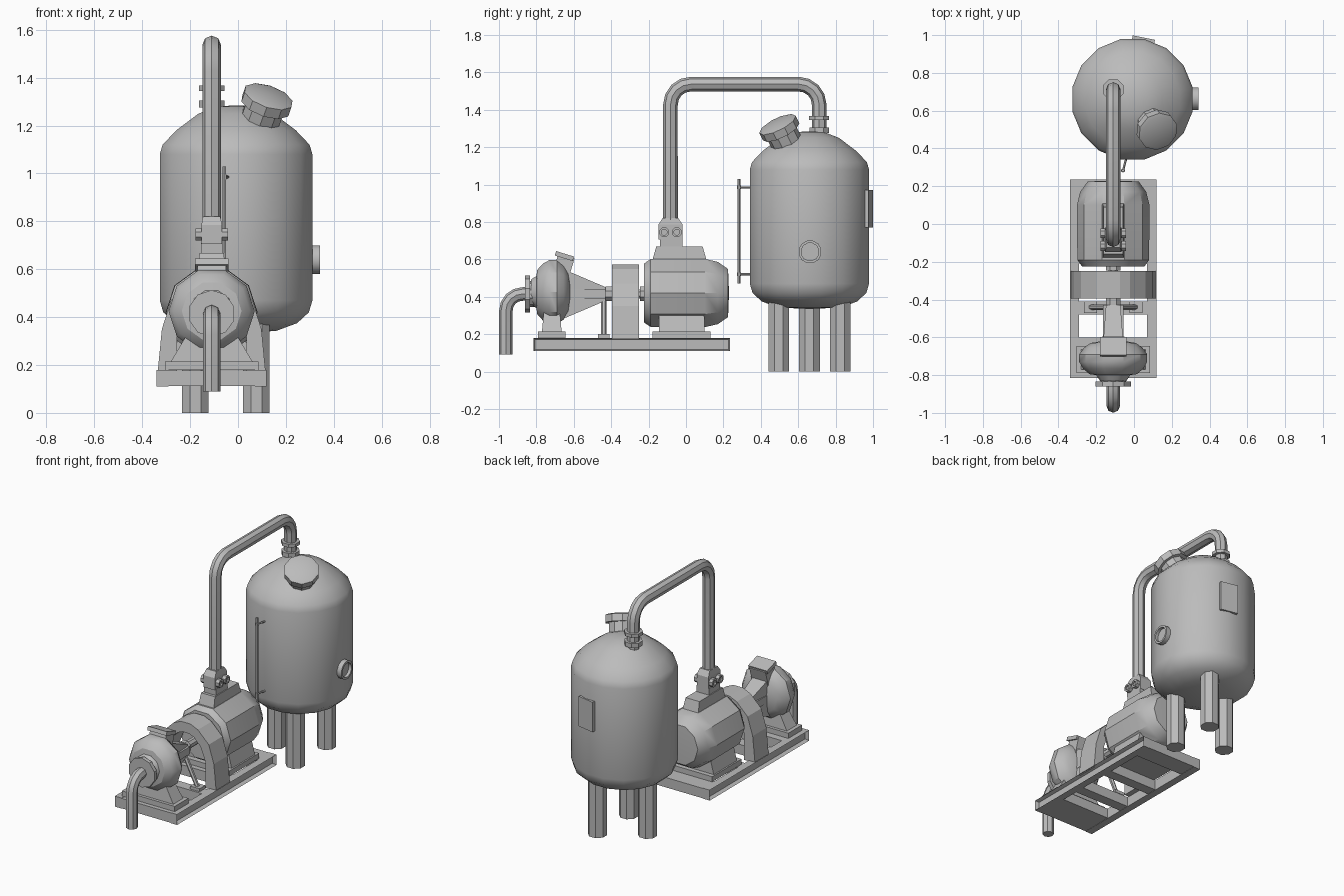
import bpy, bmesh, math
from mathutils import Vector, Matrix

cube = bpy.data.objects.get("Cube")
if cube:
    bpy.data.objects.remove(cube, do_unlink=True)

grey = bpy.data.materials.new("machine grey")
grey.use_nodes = True
colour = (0.5, 0.5, 0.5, 1)
grey.diffuse_color = colour
grey.node_tree.nodes["Principled BSDF"].inputs["Base Color"].default_value = colour

CX = -0.11    # centre line of the pump set
AZ = 0.415    # shaft height
TANK = Vector((-0.008, 0.66, 0))


def finish(name, bm, smooth=True):
    bmesh.ops.remove_doubles(bm, verts=bm.verts, dist=1e-5)
    bmesh.ops.recalc_face_normals(bm, faces=bm.faces)
    mesh = bpy.data.meshes.new(name)
    bm.to_mesh(mesh)
    bm.free()
    ob = bpy.data.objects.new(name, mesh)
    bpy.context.collection.objects.link(ob)
    mesh.materials.append(grey)
    if smooth:
        smooth_object(ob)
    return ob


def smooth_object(ob):
    bpy.ops.object.select_all(action='DESELECT')
    ob.select_set(True)
    bpy.context.view_layer.objects.active = ob
    bpy.ops.object.shade_smooth_by_angle(angle=math.radians(33))


def lathe(name, profile, base, axis=(0, 0, 1), n=8, phase=0.5):
    """Revolve (radius, height) points about an axis through base."""
    bm = bmesh.new()
    rot = Vector((0, 0, 1)).rotation_difference(Vector(axis)).to_matrix()
    rings = []
    for r, h in profile:
        angles = [math.tau * (i + phase) / n for i in range(n)]
        rings.append([bm.verts.new(Vector(base) + rot @ Vector((r * math.cos(a), r * math.sin(a), h)))
                      for a in angles])
    for a, b in zip(rings, rings[1:]):
        for i in range(n):
            j = (i + 1) % n
            bm.faces.new((a[i], a[j], b[j], b[i]))
    bm.faces.new(rings[0])
    bm.faces.new(rings[-1])
    return finish(name, bm)


def rod(name, a, b, r, n=8):
    a, b = Vector(a), Vector(b)
    return lathe(name, [(r, 0), (r, (b - a).length)], a, (b - a).normalized(), n)


def box(name, lo, hi, top=(1, 1), rot=None):
    """Box between two corners; top scales the upper face in x and y."""
    lo, hi = Vector(lo), Vector(hi)
    bm = bmesh.new()
    bmesh.ops.create_cube(bm, size=1)
    for v in bm.verts:
        if v.co.z > 0:
            v.co.x *= top[0]
            v.co.y *= top[1]
        v.co = v.co * (hi - lo)
        if rot:
            v.co = rot @ v.co
        v.co += (lo + hi) / 2
    return finish(name, bm, False)


def pipe(name, corners, r, bend):
    """Octagonal pipe along a path with rounded corners."""
    pts = [Vector(c) for c in corners]
    path = [pts[0]]
    for p, q, s in zip(pts, pts[1:], pts[2:]):
        a = q + (p - q).normalized() * bend
        b = q + (s - q).normalized() * bend
        mid = a + b - q
        for i in range(5):
            t = math.pi / 8 * i
            path.append(mid + (q - b) * math.cos(t) + (q - a) * math.sin(t))
    path.append(pts[-1])
    cu = bpy.data.curves.new(name, 'CURVE')
    cu.dimensions = '3D'
    sp = cu.splines.new('POLY')
    sp.points.add(len(path) - 1)
    for p, co in zip(sp.points, path):
        p.co = (*co, 1)
    cu.bevel_depth, cu.bevel_resolution, cu.use_fill_caps = r, 2, True
    ob = bpy.data.objects.new(name, cu)
    bpy.context.collection.objects.link(ob)
    cu.materials.append(grey)
    bpy.ops.object.select_all(action='DESELECT')
    ob.select_set(True)
    bpy.context.view_layer.objects.active = ob
    bpy.ops.object.convert(target='MESH')
    smooth_object(ob)


# Tank and legs
lathe("tank", [(0, .335), (.17, .342), (.26, .375), (.31, .42), (.325, .47), (.325, 1.08), (.313, 1.12),
               (.255, 1.18), (.16, 1.25), (.08, 1.28), (0, 1.285)], TANK, n=16)
for i in range(3):
    a = math.pi / 3 * (2 * i + 1)
    x, y = TANK.x + .17 * math.cos(a), TANK.y + .19 * math.sin(a)
    rod(f"tank_leg_{i}", (x, y, 0), (x, y, .38), .06)

# Tilted hatch on the dome
axis = Vector((.3, -.42, .85)).normalized()
lathe("hatch", [(.085, -.15), (.085, -.02), (.108, -.02), (.108, .025), (.09, .032), (0, .037)],
      (.12, .5, 1.3), axis, 10)

# Sight glass on the side, with recessed centre
lathe("sight_glass", [(.062, -.05), (.062, .025), (.048, .025), (.048, .005), (0, .005)],
      (TANK.x + .325, .663, .64), (1, 0, 0), 12)

# Name plate on the back
box("back_plate", (-.01, .965, .77), (.11, .987, .97), rot=Matrix.Rotation(-.2, 3, 'Z'))

# Level gauge at the front of the tank
rod("gauge_rod", (-.058, .283, .47), (-.058, .283, 1.03), .008, 6)
for z in (.52, .985):
    rod("gauge_bracket", (-.058, .283, z), (-.035, .37, z), .006, 6)
    lathe("gauge_valve", [(.011, -.01), (.011, .01)], (-.058, .283, z), n=6)

# Overhead pipe and flanges
pipe("overhead_pipe", [(CX, -.083, .78), (CX, -.083, 1.537), (CX, .712, 1.537), (CX, .712, 1.22)], .039, .11)
for z, r, h in ((1.345, .058, .022), (1.275, .057, .03)):
    lathe("pipe_flange", [(r, 0), (r, h)], (CX, .712, z))

# Motor body, base and outlet block
lathe("motor", [(0, -.225), (.165, -.225), (.19, -.19), (.192, .1), (.175, .17), (.135, .225), (0, .23)],
      (CX, 0, .42), (0, 1, 0), 10, 0)
box("motor_foot", (CX - .175, -.18, .18), (CX + .175, .13, .215))
box("motor_pedestal", (CX - .165, -.145, .215), (CX + .165, .1, .31), (.85, 1))
box("outlet_base", (CX - .06, -.19, .56), (CX + .06, .12, .668), (.85, .8))
box("outlet_neck", (CX - .045, -.14, .66), (CX + .045, -.02, .71))
box("outlet_block", (CX - .043, -.148, .705), (CX + .043, -.018, .785))
box("outlet_cap", (CX - .043, -.148, .785), (CX + .043, -.018, .82), (.85, .65))
for y in (-.117, -.049):
    for s in (-1, 1):
        lathe("outlet_bolt", [(.028, 0), (.028, .028), (.016, .028), (.016, .018), (0, .018)],
              (CX + s * .04, y, .745), (s, 0, 0))

# Drive shaft and collars
rod("shaft", (CX, -.5, AZ), (CX, -.2, AZ), .027)
for y in (-.43, -.245):
    rod("shaft_collar", (CX, y, AZ), (CX, y + .035, AZ), .042)

# Coupling guard arch
half_out = [(.225, .175), (.208, .35), (.17, .47), (.09, .548), (.035, .572)]
half_in = [(.145, .175), (.145, .35), (.11, .44), (.06, .49), (.025, .505)]
outer = half_out + [(-x, z) for x, z in reversed(half_out)]
inner = half_in + [(-x, z) for x, z in reversed(half_in)]
bm = bmesh.new()
for i in range(len(outer) - 1):
    quad = [outer[i], outer[i + 1], inner[i + 1], inner[i]]
    bm.faces.new([bm.verts.new((CX + x, -.395, z)) for x, z in quad])
bmesh.ops.remove_doubles(bm, verts=bm.verts, dist=1e-5)
ext = bmesh.ops.extrude_face_region(bm, geom=bm.faces[:], use_keep_orig=True)
bmesh.ops.translate(bm, vec=(0, .145, 0), verts=[g for g in ext["geom"] if isinstance(g, bmesh.types.BMVert)])
finish("coupling_guard", bm, False)

# Pump casing, inlet flange and pedestal
lathe("pump_casing", [(.07, -.83), (.09, -.80), (.125, -.795), (.16, -.765), (.18, -.73), (.18, -.69),
                      (.155, -.655), (.12, -.63), (0, -.61)], (CX, 0, .425), (0, 1, 0), 10, 0)
lathe("pump_inlet", [(.098, -.86), (.098, -.835), (.07, -.835), (.07, -.78)], (CX, 0, AZ), (0, 1, 0), 10)
pipe("inlet_pipe", [(CX, -.963, .09), (CX, -.963, AZ), (CX, -.83, AZ)], .036, .09)
box("pump_foot", (CX - .195, -.79, .18), (CX + .195, -.645, .215))
box("pump_pedestal", (CX - .17, -.77, .215), (CX + .17, -.665, .33), (.6, .8))
box("pump_outlet", (CX - .06, -.7, .51), (CX + .06, -.61, .62), rot=Matrix.Rotation(-.3, 3, 'X'))
box("outlet_lip", (CX - .07, -.70, .605), (CX + .07, -.60, .63), rot=Matrix.Rotation(-.3, 3, 'X'))

# Tapered bearing frame with a rib each side
turn = Matrix.Rotation(-math.pi / 2, 3, 'X')
box("bearing_frame", (CX - .055, -.645, AZ - .025), (CX + .055, -.43, AZ + .025)).hide_render = False
box("bearing_web", (CX - .055, -.13, -.11), (CX + .055, .13, .11), (.7, .28), turn).location = (0, -.54, AZ)
for s in (-1, 1):
    rod("bearing_strut", (CX + s * .025, -.44, .38), (CX + s * .12, -.44, .19), .014, 6)
    box("strut_foot", (CX + s * .12 - .035, -.47, .18), (CX + s * .12 + .035, -.41, .2))

# Skid: channel rails with recessed outer faces, plus cross members
for s in (-1, 1):
    x = CX + s * .205
    bm = bmesh.new()
    bmesh.ops.create_cube(bm, size=1)
    for v in bm.verts:
        v.co = v.co * Vector((.05, 1.05, .07)) + Vector((x, -.29, .145))
    bm.normal_update()
    side = [f for f in bm.faces if f.normal.x * s > .9]
    bmesh.ops.inset_individual(bm, faces=side, thickness=.011, depth=-.025)
    finish("skid_rail", bm, False)
for y0, y1 in ((-.815, -.60), (-.48, -.41), (-.21, -.14), (.11, .235)):
    box("skid_crossbar", (CX - .19, y0, .112), (CX + .19, y1, .178))
